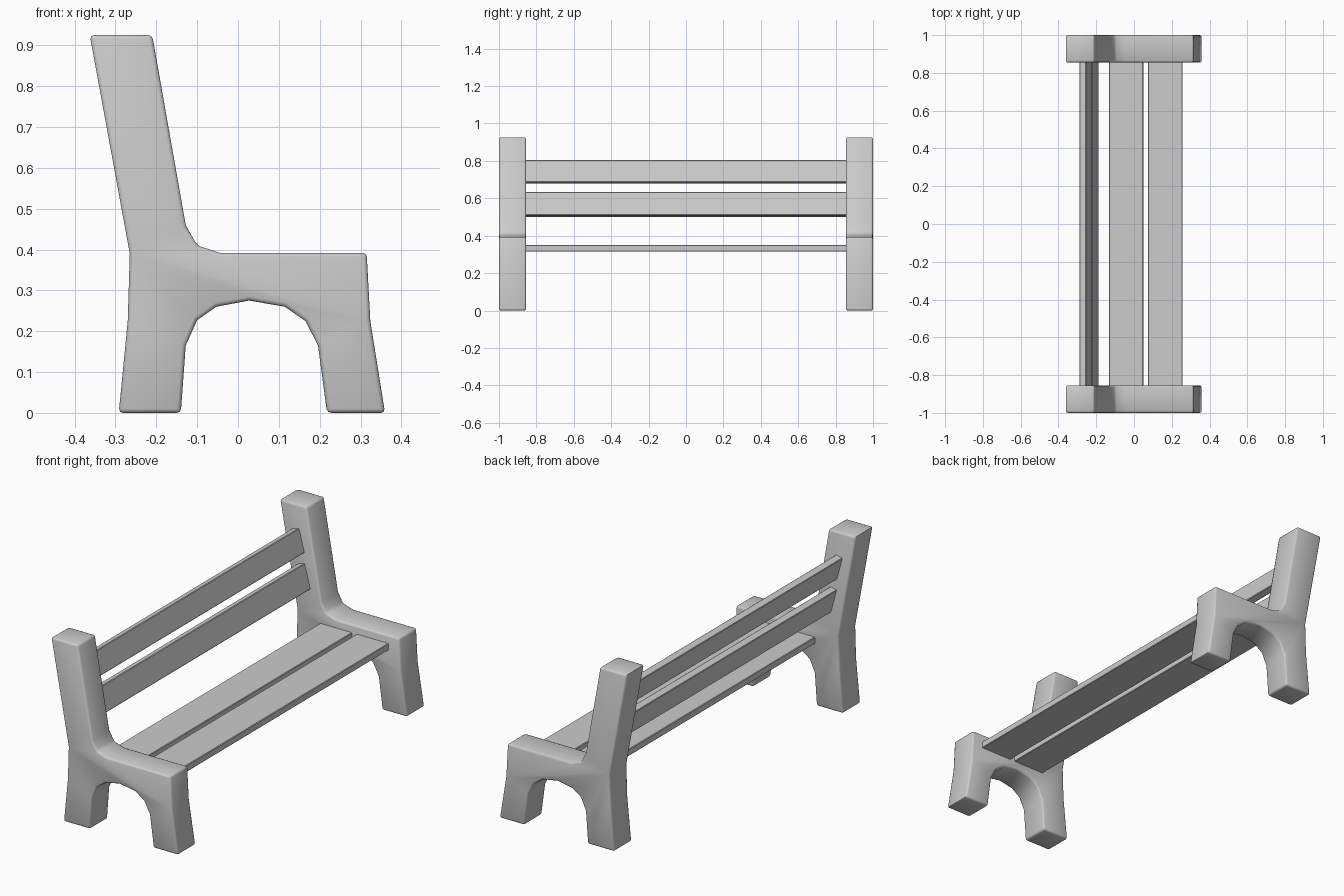
import bpy, bmesh
from math import radians

if "Cube" in bpy.data.objects:
    bpy.data.objects.remove(bpy.data.objects["Cube"])

# side profile of an end frame (x, z)
PROFILE = [(-0.292, 0), (-0.27, 0.225), (-0.265, 0.39), (-0.363, 0.925),
           (-0.21, 0.925), (-0.128, 0.46), (-0.10, 0.41), (-0.045, 0.392),
           (0.315, 0.392), (0.324, 0.225), (0.36, 0), (0.218, 0),
           (0.196, 0.165), (0.165, 0.225), (0.115, 0.26), (0.027, 0.275),
           (-0.053, 0.26), (-0.10, 0.227), (-0.128, 0.165), (-0.14, 0)]


def smooth(obj, angle):
    bpy.ops.object.select_all(action='DESELECT')
    obj.select_set(True)
    bpy.context.view_layer.objects.active = obj
    bpy.ops.object.shade_smooth_by_angle(angle=radians(angle))


def end_frame(name, y0, y1):
    bm = bmesh.new()
    face = bm.faces.new([bm.verts.new((x, y0, z)) for x, z in PROFILE])
    ext = bmesh.ops.extrude_face_region(bm, geom=[face])
    moved = [g for g in ext["geom"] if isinstance(g, bmesh.types.BMVert)]
    bmesh.ops.translate(bm, verts=moved, vec=(0, y1 - y0, 0))
    bmesh.ops.recalc_face_normals(bm, faces=bm.faces)
    # softened corners
    edges = [e for e in bm.edges if e.calc_face_angle(0) > radians(40)]
    bmesh.ops.bevel(bm, geom=edges, offset=0.01, segments=2, profile=0.5,
                    affect='EDGES')
    # slightly hollowed feet
    soles = [f for f in bm.faces
             if f.normal.z < -0.99 and f.calc_center_median().z < 0.001]
    bmesh.ops.poke(bm, faces=soles, offset=-0.015)
    mesh = bpy.data.meshes.new(name)
    bm.to_mesh(mesh)
    bm.free()
    obj = bpy.data.objects.new(name, mesh)
    bpy.context.collection.objects.link(obj)
    smooth(obj, 50)


def slat(name, x, z, width, height, tilt=0):
    bpy.ops.mesh.primitive_cube_add(size=1, location=(x, 0, z),
                                    rotation=(0, radians(tilt), 0))
    obj = bpy.context.object
    obj.name = name
    obj.scale = (width, 1.73, height)
    bpy.ops.object.transform_apply(location=False, rotation=False, scale=True)
    bev = obj.modifiers.new("soft_edges", 'BEVEL')
    bev.width = 0.003
    bev.segments = 1


# two end frames
end_frame("right_end_frame", 0.855, 1.0)
end_frame("left_end_frame", -1.0, -0.855)

# seat planks
slat("rear_seat_slat", -0.042, 0.333, 0.182, 0.035)
slat("front_seat_slat", 0.165, 0.333, 0.182, 0.035)

# leaning backrest planks
slat("lower_back_slat", -0.222, 0.567, 0.037, 0.128, -15)
slat("upper_back_slat", -0.255, 0.742, 0.037, 0.122, -15)
